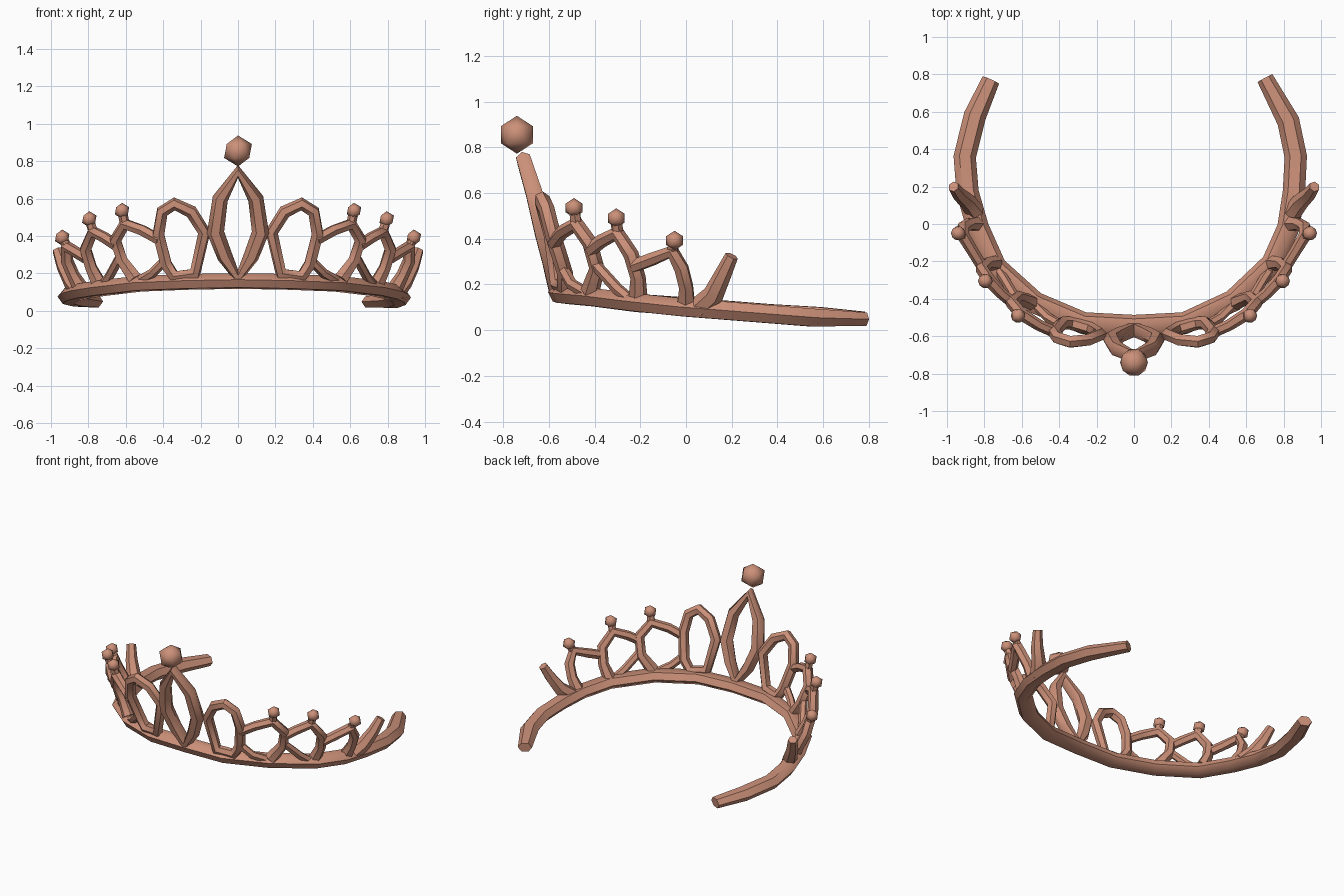
import bpy
from mathutils import Vector

if "Cube" in bpy.data.objects:
    bpy.data.objects.remove(bpy.data.objects["Cube"], do_unlink=True)

# Single rose clay colour
clay = bpy.data.materials.new("rose_clay")
clay.use_nodes = True
colour = (0.60, 0.28, 0.19, 1)
clay.diffuse_color = colour
clay.node_tree.nodes["Principled BSDF"].inputs["Base Color"].default_value = colour


def finish(obj, name):
    obj.name = name
    obj.data.materials.clear()
    obj.data.materials.append(clay)
    bpy.ops.object.shade_smooth_by_angle(angle=0.9)


def tube(name, points, radius, taper=None, closed=False, flatten=1.0):
    """Six-sided tube through the points; flatten squashes its section in z."""
    curve = bpy.data.curves.new(name, "CURVE")
    curve.dimensions = "3D"
    curve.bevel_depth = radius
    curve.bevel_resolution = 1
    curve.use_fill_caps = True
    spline = curve.splines.new("POLY")
    spline.points.add(len(points) - 1)
    spline.use_cyclic_u = closed
    for i, (x, y, z) in enumerate(points):
        spline.points[i].co = (x, y, z / flatten, 1)
        spline.points[i].radius = taper[i] if taper else 1
    obj = bpy.data.objects.new(name, curve)
    bpy.context.collection.objects.link(obj)
    obj.scale.z = flatten
    bpy.ops.object.select_all(action="DESELECT")
    obj.select_set(True)
    bpy.context.view_layer.objects.active = obj
    bpy.ops.object.convert(target="MESH")
    bpy.ops.object.transform_apply(location=False, rotation=False, scale=True)
    finish(bpy.context.object, name)


def bead(name, centre, radius):
    bpy.ops.mesh.primitive_ico_sphere_add(subdivisions=1, radius=radius, location=centre)
    finish(bpy.context.object, name)


def flip(points, side):
    return [(x * side, y, z) for x, y, z in points]


# Open head band, sloping down towards the back
band = [(-0.765, 0.77, 0.05), (-0.85, 0.58, 0.062), (-0.905, 0.36, 0.075),
        (-0.89, 0.17, 0.09), (-0.835, -0.02, 0.105), (-0.74, -0.23, 0.12),
        (-0.53, -0.42, 0.145), (-0.27, -0.53, 0.155), (0, -0.545, 0.16),
        (0.27, -0.53, 0.155), (0.53, -0.41, 0.145), (0.74, -0.21, 0.12),
        (0.825, -0.02, 0.1), (0.855, 0.17, 0.085), (0.865, 0.36, 0.07),
        (0.825, 0.55, 0.055), (0.70, 0.78, 0.048)]
tube("head_band", band, 0.06, [0.8] + [1] * 15 + [0.75], flatten=0.75)

# Tall pointed centre arch with its large bead
half = [(0.07, -0.59, 0.29), (0.12, -0.62, 0.42), (0.095, -0.665, 0.6)]
arch = [(0, -0.565, 0.18)] + half + [(0, -0.71, 0.745)] + flip(half[::-1], -1)
tube("centre_arch", arch, 0.042, [1, 1, 1.1, 1, 0.85, 1, 1.1, 1], closed=True)
bead("centre_bead", (0, -0.74, 0.855), 0.083)

for side, label in ((1, "left"), (-1, "right")):
    # Rounded arch beside the centre
    ring = [(0.23, -0.56, 0.2), (0.18, -0.59, 0.42), (0.25, -0.62, 0.53),
            (0.34, -0.63, 0.572), (0.405, -0.61, 0.53), (0.425, -0.58, 0.41),
            (0.385, -0.53, 0.25), (0.34, -0.53, 0.185)]
    tube(label + "_round_arch", flip(ring, side), 0.035, closed=True)

    # Three leaning arches, each rising from its neighbour to a knob
    leaning = [
        [(0.42, -0.58, 0.38), (0.51, -0.54, 0.43), (0.605, -0.48, 0.465),
         (0.655, -0.42, 0.38), (0.62, -0.39, 0.27), (0.55, -0.42, 0.17)],
        [(0.65, -0.42, 0.35), (0.71, -0.37, 0.39), (0.775, -0.30, 0.425),
         (0.815, -0.24, 0.33), (0.785, -0.21, 0.23), (0.74, -0.21, 0.14)],
        [(0.81, -0.23, 0.28), (0.86, -0.15, 0.31), (0.915, -0.06, 0.345),
         (0.915, -0.02, 0.27), (0.88, 0.0, 0.19), (0.84, 0.0, 0.12)]]
    knobs = [(0.62, -0.49, 0.535), (0.795, -0.305, 0.49), (0.94, -0.05, 0.392)]
    for n, (path, knob) in enumerate(zip(leaning, knobs), 1):
        tube(f"{label}_leaning_arch_{n}", flip(path, side), 0.034,
             [0.9, 0.9, 1, 1, 1, 1.25])
        stem = [path[2], knob]
        tube(f"{label}_stem_{n}", flip(stem, side), 0.026)
        bead(f"{label}_knob_{n}", flip([knob], side)[0], 0.043)

    # Short braces at the feet of the leaning arches
    braces = [[(0.53, -0.43, 0.16), (0.46, -0.5, 0.2), (0.39, -0.54, 0.27)],
              [(0.73, -0.24, 0.13), (0.69, -0.3, 0.18), (0.63, -0.4, 0.29)]]
    for n, path in enumerate(braces, 1):
        tube(f"{label}_brace_{n}", flip(path, side), 0.026)

    # Free spike closing the row
    spike = [(0.845, 0.06, 0.10), (0.89, 0.12, 0.155), (0.935, 0.16, 0.24),
             (0.965, 0.2, 0.325)]
    tube(label + "_end_spike", flip(spike, side), 0.042, [1.2, 1.1, 0.9, 0.7])
